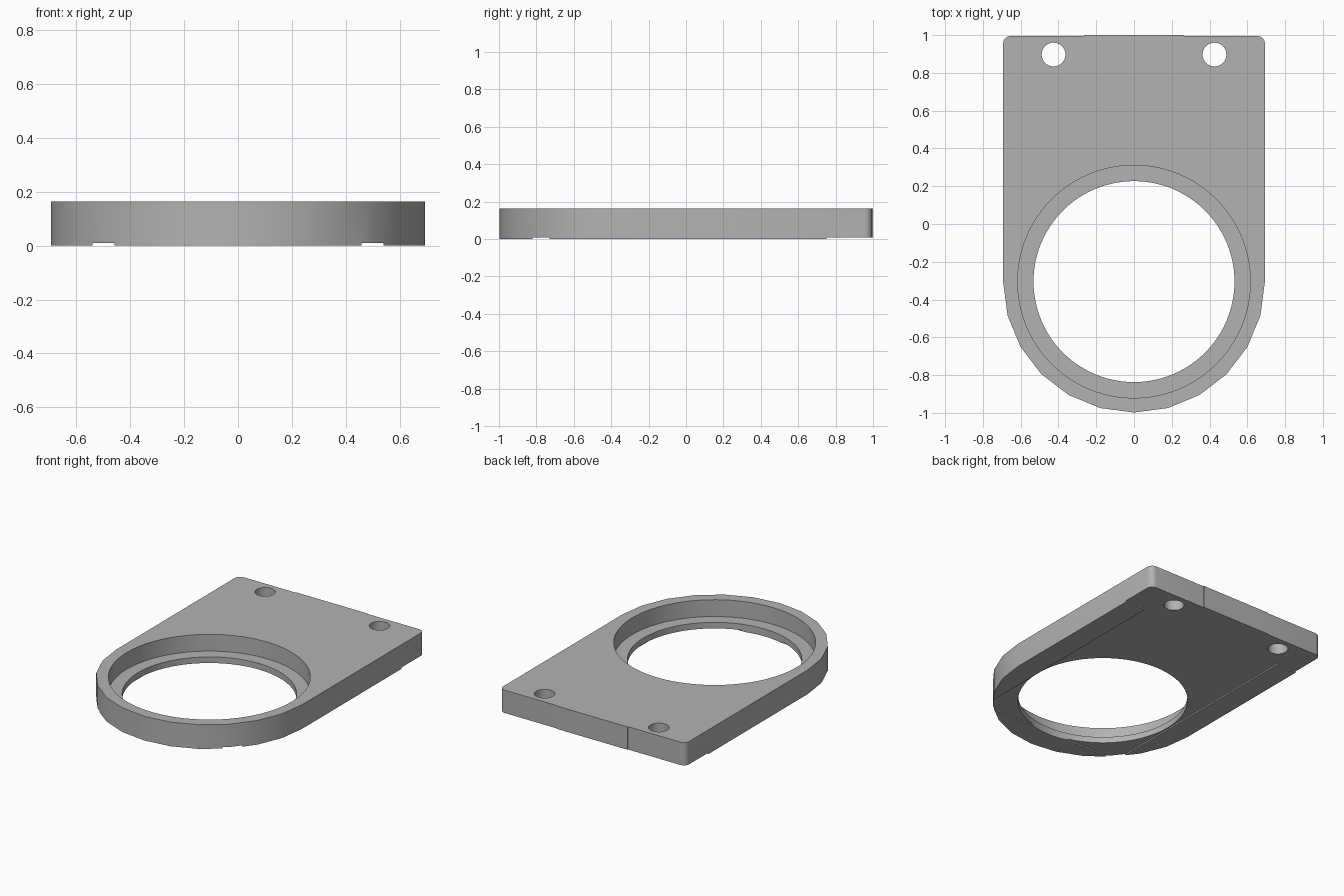
import bpy, bmesh
from math import radians, sin, cos

cube = bpy.data.objects.get("Cube")
if cube:
    bpy.data.objects.remove(cube, do_unlink=True)

HALF_W, HEIGHT, STEP = 0.693, 0.163, 0.009
RING_Y, BACK_Y = -0.305, 0.995
CORNER = 0.04

grey = bpy.data.materials.new("plain_grey")
grey.use_nodes = True
colour = (0.45, 0.45, 0.45, 1)
grey.diffuse_color = colour
grey.node_tree.nodes["Principled BSDF"].inputs["Base Color"].default_value = colour


def arc(cx, cy, r, start, end, steps):
    angles = [radians(start + (end - start) * i / steps) for i in range(steps + 1)]
    return [(cx + r * cos(a), cy + r * sin(a)) for a in angles]


def prism(name, outline, z0, z1):
    """Extrude a counter-clockwise outline between two heights."""
    bm = bmesh.new()
    base = bm.faces.new([bm.verts.new((x, y, z0)) for x, y in outline])
    top = bmesh.ops.extrude_face_region(bm, geom=[base])["geom"]
    moved = [v for v in top if isinstance(v, bmesh.types.BMVert)]
    bmesh.ops.translate(bm, verts=moved, vec=(0, 0, z1 - z0))
    bmesh.ops.recalc_face_normals(bm, faces=bm.faces)
    mesh = bpy.data.meshes.new(name)
    bm.to_mesh(mesh)
    bm.free()
    mesh.materials.append(grey)
    obj = bpy.data.objects.new(name, mesh)
    bpy.context.collection.objects.link(obj)
    return obj


def disc(name, x, y, r, z0, z1, sides):
    return prism(name, arc(x, y, r, 0, 360, sides)[:-1], z0, z1)


def box(name, x0, x1, y0, y1, z0, z1):
    return prism(name, [(x0, y0), (x1, y0), (x1, y1), (x0, y1)], z0, z1)


# Plate outline: faceted round front, rounded back corners, slight bulge at the back
outline = arc(0, RING_Y, HALF_W, 180, 360, 12)
outline += arc(HALF_W - CORNER, BACK_Y - CORNER, CORNER, 0, 90, 6)
outline += [(0.265, BACK_Y), (0.265, 1), (-0.265, 1), (-0.265, BACK_Y)]
outline += arc(CORNER - HALF_W, BACK_Y - CORNER, CORNER, 90, 180, 6)
plate = prism("mounting_plate", outline, 0, HEIGHT)

# Cutters: ring opening, stepped seat, screw holes and the shallow underside recess
cutters = [
    disc("ring_opening", 0, RING_Y, 0.532, -1, 1, 96),
    disc("ring_seat", 0, RING_Y, 0.616, 0.05, 1, 96),
    box("underside_recess", -0.54, 0.54, -0.82, 0.85, -1, STEP),
    box("back_recess", -1, 1, 0.75, 2, -1, STEP),
]
for side in (-1, 1):
    cutters.append(disc("screw_hole", side * 0.426, 0.897, 0.063, -1, 1, 32))

bpy.context.view_layer.objects.active = plate
plate.select_set(True)
for cutter in cutters:
    cutter.hide_render = True
    mod = plate.modifiers.new(cutter.name, "BOOLEAN")
    mod.operation = "DIFFERENCE"
    mod.solver = "EXACT"
    mod.object = cutter
    bpy.ops.object.modifier_apply(modifier=mod.name)
for cutter in cutters:
    bpy.data.objects.remove(cutter, do_unlink=True)

# Smooth round walls, crisp edges
bpy.ops.object.shade_smooth_by_angle(angle=radians(30))
